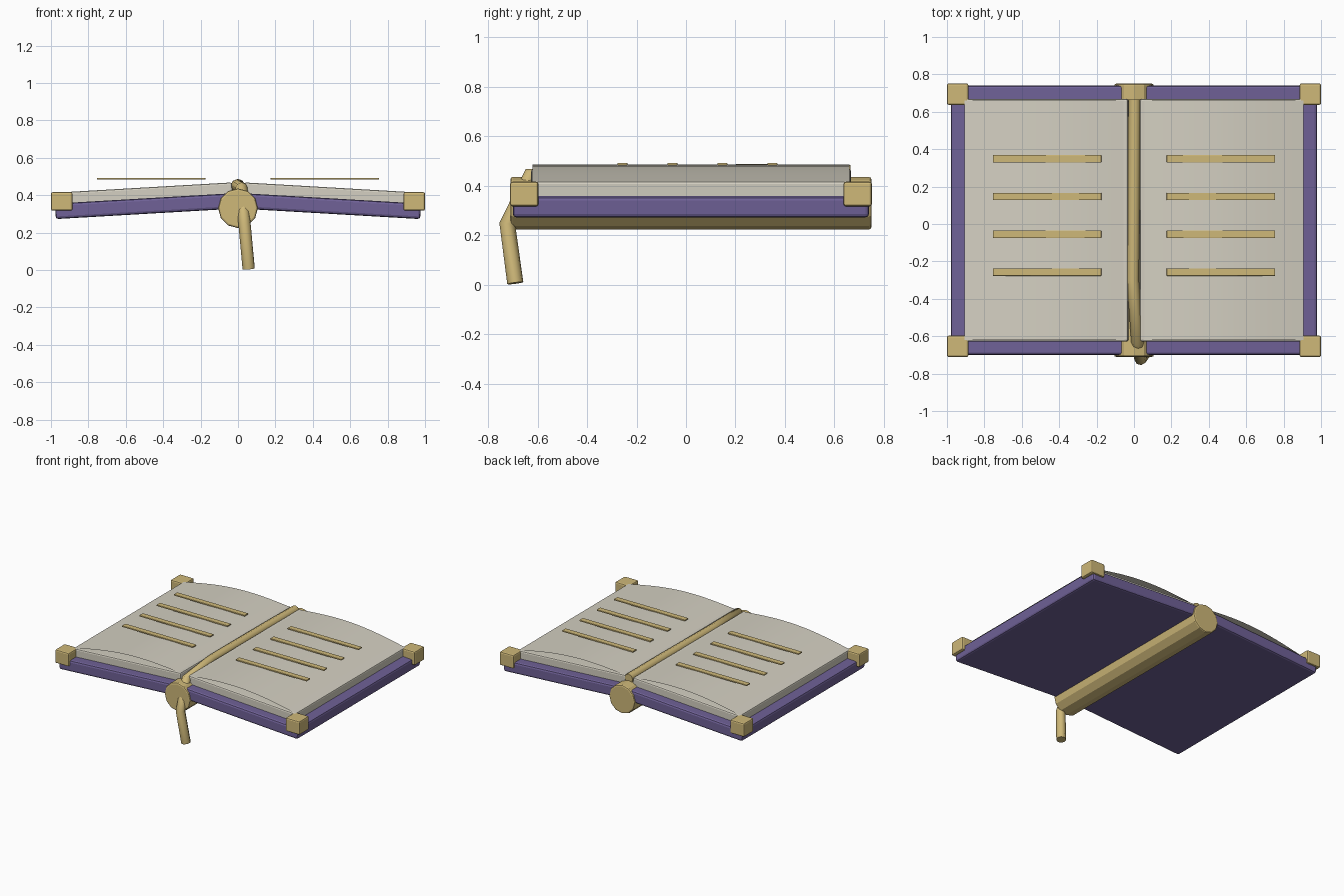
import bpy, bmesh, math

cube = bpy.data.objects.get("Cube")
if cube:
    bpy.data.objects.remove(cube, do_unlink=True)

MID_Y = 0.02      # book centre; the ribbon hangs out at the front
TILT = 0.058      # slope of each half


def material(name, rgb):
    m = bpy.data.materials.new(name)
    m.use_nodes = True
    m.diffuse_color = (*rgb, 1)
    m.node_tree.nodes["Principled BSDF"].inputs["Base Color"].default_value = (*rgb, 1)
    return m


gold = material("gold", (0.62, 0.48, 0.19))
purple = material("purple", (0.16, 0.12, 0.31))
cream = material("cream", (0.66, 0.63, 0.54))


def add(name, data, mat):
    ob = bpy.data.objects.new(name, data)
    bpy.context.scene.collection.objects.link(ob)
    data.materials.append(mat)
    return ob


def mesh_from(name, bm, mat):
    me = bpy.data.meshes.new(name)
    bm.to_mesh(me)
    bm.free()
    return add(name, me, mat)


def bevel(ob, width):
    mod = ob.modifiers.new("Bevel", "BEVEL")
    mod.width = width
    mod.segments = 2
    mod.limit_method = 'ANGLE'
    mod.angle_limit = math.radians(50)


def box(name, centre, size, mat, tilt=0, edge=0.01):
    bm = bmesh.new()
    bmesh.ops.create_cube(bm, size=1)
    bmesh.ops.scale(bm, vec=size, verts=bm.verts)
    ob = mesh_from(name, bm, mat)
    ob.location = centre
    ob.rotation_euler.y = tilt
    if edge:
        bevel(ob, edge)
    return ob


def page_sheet(name, side, steps=16):
    # Thin arched leaf lying over the page block
    bm = bmesh.new()
    rows = []
    for i in range(steps + 1):
        t = i / steps
        x = side * (0.035 + 0.87 * t)
        z = 0.465 - 0.047 * t + 0.042 * math.sin(math.pi * t)
        rows.append([bm.verts.new((x, MID_Y + y, z)) for y in (-0.64, 0.64)])
    for a, b in zip(rows, rows[1:]):
        face = [a[0], b[0], b[1], a[1]]
        bm.faces.new(face if side > 0 else face[::-1])
    ob = mesh_from(name, bm, cream)
    for p in ob.data.polygons:
        p.use_smooth = True


# Two halves of the open book
for side, label in ((1, "left"), (-1, "right")):
    box(f"cover_{label}", (side * 0.49, MID_Y, 0.342), (0.975, 1.44, 0.083),
        purple, side * TILT, 0.014)
    box(f"page_block_{label}", (side * 0.467, MID_Y, 0.408), (0.875, 1.295, 0.07),
        cream, side * TILT)
    page_sheet(f"page_sheet_{label}", side)
    for row in range(4):
        box(f"text_line_{label}_{row + 1}", (side * 0.465, -0.257 + 0.202 * row, 0.488),
            (0.58, 0.04, 0.0095), gold, 0, 0.002)
    for end, where in ((-1, "front"), (1, "back")):
        box(f"corner_{where}_{label}", (side * 0.9425, MID_Y + end * 0.674, 0.367),
            (0.115, 0.115, 0.1), gold)

# Round spine
bm = bmesh.new()
bmesh.ops.create_cone(bm, cap_ends=True, segments=12, radius1=0.106, radius2=0.106, depth=1.46)
spine = mesh_from("spine", bm, gold)
spine.location = (0, MID_Y, 0.33)
spine.rotation_euler.x = math.pi / 2
bevel(spine, 0.01)

# Bookmark ribbon along the gutter, hanging over the front
path = [(0.003, 0.665, 0.452), (0, 0.3, 0.455), (-0.006, -0.3, 0.452),
        (0.018, -0.63, 0.44), (0.035, -0.722, 0.245), (0.057, -0.69, 0.007)]
curve = bpy.data.curves.new("bookmark_ribbon", 'CURVE')
curve.dimensions = '3D'
curve.bevel_depth = 0.033
curve.bevel_resolution = 2
curve.use_fill_caps = True
spline = curve.splines.new('POLY')
spline.points.add(len(path) - 1)
for point, co in zip(spline.points, path):
    point.co = (*co, 1)
add("bookmark_ribbon", curve, gold)
